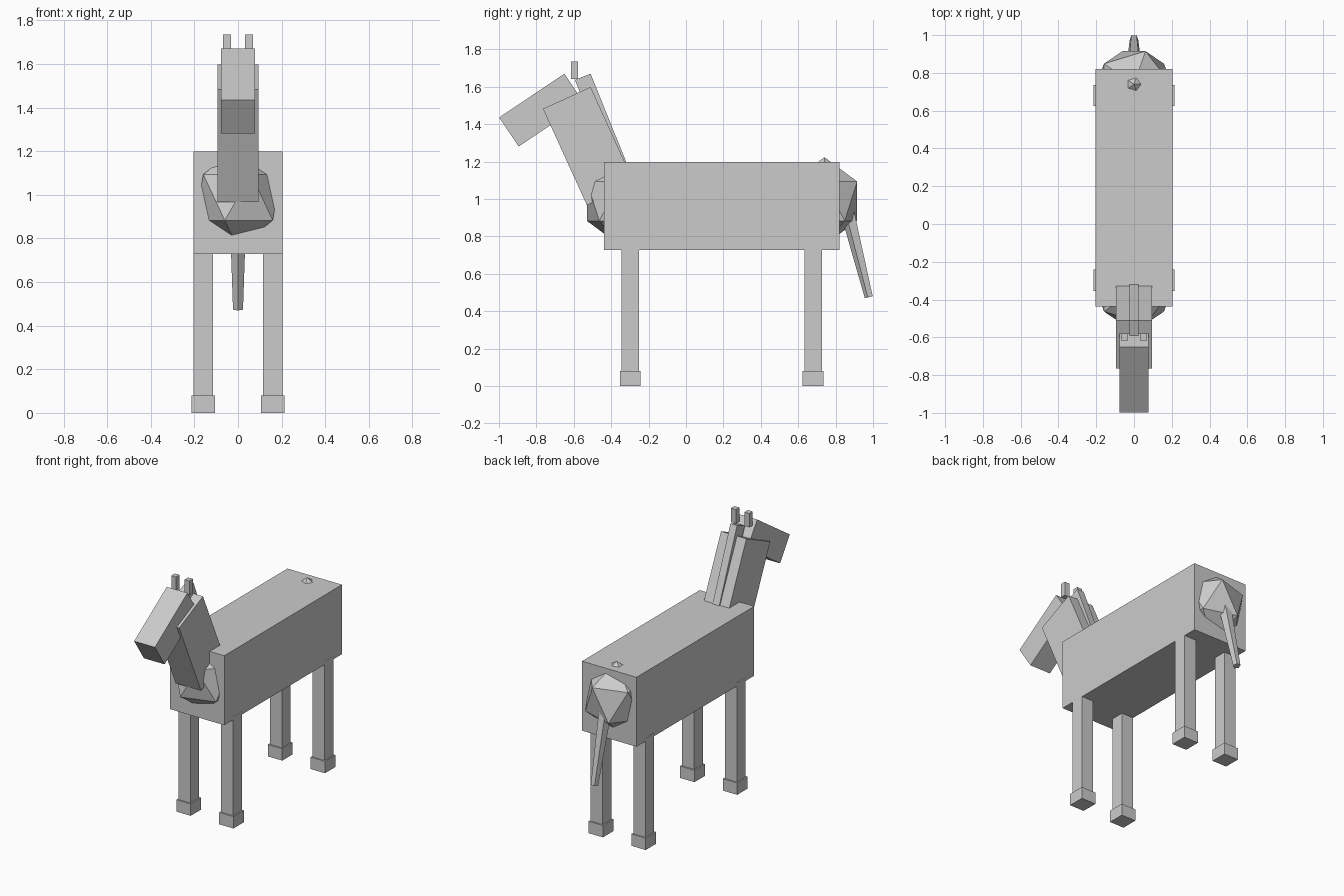
import bpy, math

if "Cube" in bpy.data.objects:
    bpy.data.objects.remove(bpy.data.objects["Cube"])

grey = bpy.data.materials.new("plain grey")
grey.diffuse_color = (0.6, 0.6, 0.6, 1)
grey.use_nodes = True
grey.node_tree.nodes["Principled BSDF"].inputs["Base Color"].default_value = grey.diffuse_color


def finish(name):
    ob = bpy.context.object
    ob.name = name
    ob.data.materials.append(grey)
    return ob


def box(name, centre, size, tilt=0):
    """Box of full size, tilted about x in degrees."""
    bpy.ops.mesh.primitive_cube_add(size=1, location=centre,
                                    rotation=(math.radians(tilt), 0, 0))
    bpy.context.object.scale = size
    return finish(name)


def ball(name, centre, radii):
    bpy.ops.mesh.primitive_ico_sphere_add(subdivisions=1, radius=1, location=centre)
    bpy.context.object.scale = radii
    return finish(name)


# Body with faceted chest and rump
box("body", (0, 0.191, 0.963), (0.408, 1.258, 0.47))
ball("chest", (0, -0.355, 0.988), (0.22, 0.206, 0.235))
ball("rump", (0, 0.74, 0.988), (0.22, 0.206, 0.235))

# Neck, mane and head
box("neck", (0, -0.52, 1.2825), (0.19, 0.28, 0.566), 24.5)
box("mane", (0, -0.449, 1.398), (0.05, 0.09, 0.55), 22)
box("head", (0, -0.7725, 1.475), (0.155, 0.42, 0.187), 33.9)

# Ears, legs and hooves on both sides
for side, sx in (("left", 1), ("right", -1)):
    box(side + "_ear", (sx * 0.05, -0.597, 1.688), (0.037, 0.037, 0.094))
    for end, y in (("front", -0.298), ("back", 0.68)):
        box(f"{end}_{side}_leg", (sx * 0.16, y, 0.41), (0.09, 0.092, 0.68))
        box(f"{end}_{side}_hoof", (sx * 0.16, y, 0.04), (0.108, 0.112, 0.08))

# Tapered five-sided tail
bpy.ops.mesh.primitive_cone_add(vertices=5, radius1=0.024, radius2=0.043, depth=0.541,
                                location=(0, 0.914, 0.7375),
                                rotation=(math.radians(14), 0, 0))
tail = finish("tail")
for v in tail.data.vertices:  # flat side faces backwards
    v.co.y = -v.co.y
tail.data.flip_normals()
